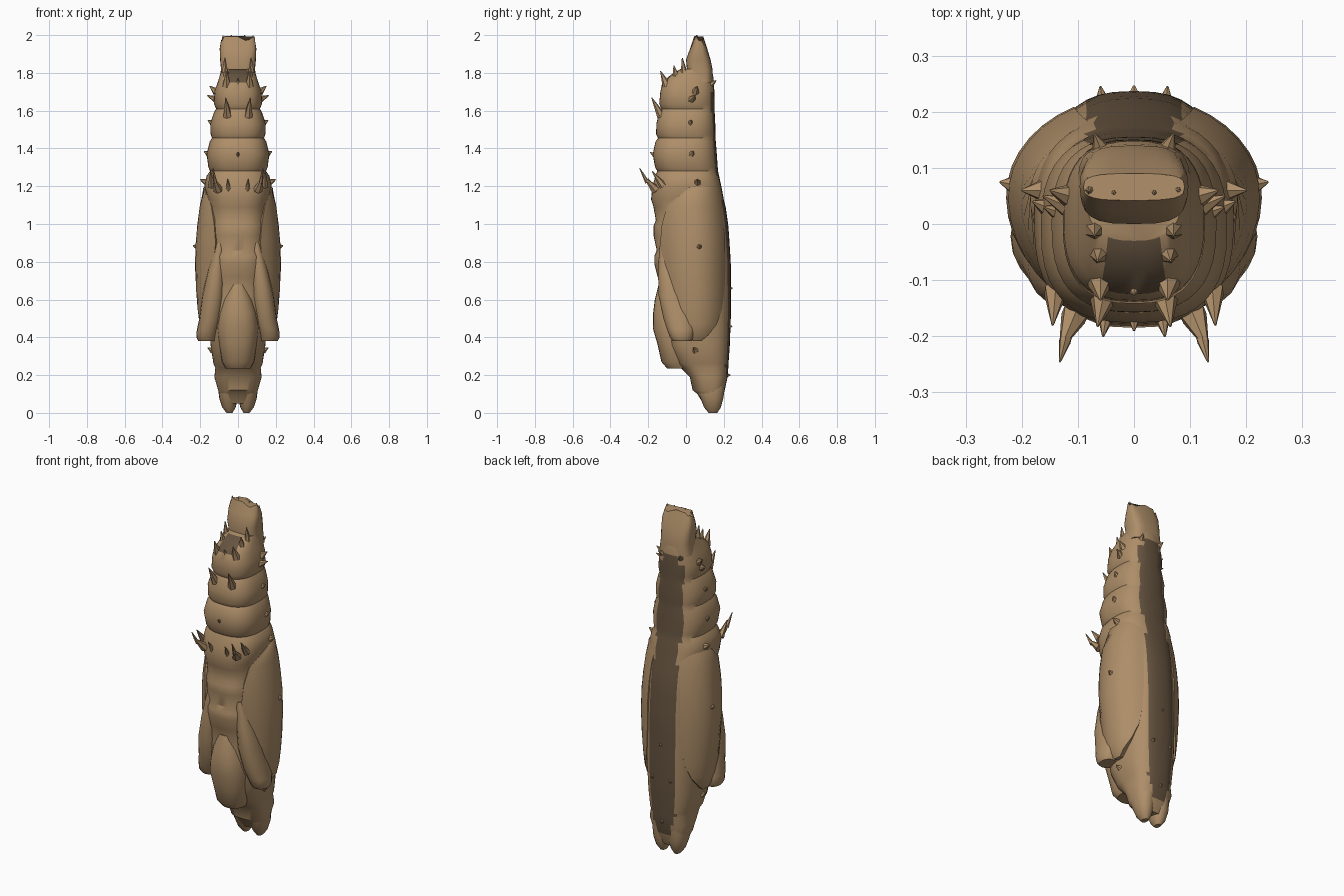
import bpy, bmesh, math, random
from mathutils import Vector, Matrix

random.seed(4)
brown = bpy.data.materials.new("dry_brown")
brown.diffuse_color = (0.42, 0.27, 0.14, 1)
dark = bpy.data.materials.new("dark_brown")
dark.diffuse_color = (0.13, 0.087, 0.05, 1)


def finish(bm, name, angle=35, dark_rule=None):
    """Make the object; faces that meet dark_rule become dark."""
    if dark_rule:
        bm.normal_update()
        for f in bm.faces:
            f.material_index = int(dark_rule(f.calc_center_median(), f.normal))
    me = bpy.data.meshes.new(name)
    bm.to_mesh(me)
    bm.free()
    ob = bpy.data.objects.new(name, me)
    bpy.context.collection.objects.link(ob)
    me.materials.append(brown)
    if dark_rule:
        me.materials.append(dark)
    bpy.ops.object.select_all(action='DESELECT')
    ob.select_set(True)
    bpy.context.view_layer.objects.active = ob
    bpy.ops.object.shade_smooth_by_angle(angle=math.radians(angle))
    return ob


def loft(rings):
    """Closed skin through rings of points."""
    bm = bmesh.new()
    rows = [[bm.verts.new(p) for p in r] for r in rings]
    n = len(rows[0])
    for a, b in zip(rows, rows[1:]):
        for i in range(n):
            bm.faces.new((a[i], a[(i + 1) % n], b[(i + 1) % n], b[i]))
    bm.faces.new(rows[0][::-1])
    bm.faces.new(rows[-1])
    bmesh.ops.recalc_face_normals(bm, faces=bm.faces)
    return bm


def spow(v, e):
    return math.copysign(abs(v) ** e, v)


def section(z, w, yf, yb, n=40, power=2.6, cx=0):
    """Rounded-box ring: half width, front y, back y."""
    c, r = (yf + yb) / 2, (yb - yf) / 2
    e = 2 / power
    return [Vector((cx + w * spow(math.cos(t), e), c + r * spow(math.sin(t), e), z))
            for t in (math.tau * i / n for i in range(n))]


def side_pair(name, rows, n=16):
    """Mirrored lofts from rows of centre x, z, half width, front y, back y."""
    for s, side in ((1, "right"), (-1, "left")):
        finish(loft([section(z, w, yf, yb, n, 2.2, cx * s) for cx, z, w, yf, yb in rows]),
               f"{name}_{side}", 40)


def spikes(name, items):
    """Pointed spines, each base, tip, radius; mirrored in x."""
    bm = bmesh.new()
    for base, tip, r in items:
        for s in ((1, -1) if base[0] else (1,)):
            b = Vector((base[0] * s, base[1], base[2]))
            d = Vector((tip[0] * s, tip[1], tip[2])) - b
            m = Matrix.Translation(b + d / 2) @ d.to_track_quat('Z', 'Y').to_matrix().to_4x4()
            bmesh.ops.create_cone(bm, cap_ends=True, segments=6, radius1=r, radius2=0.002,
                                  depth=d.length, matrix=m)
    finish(bm, name)


# Ringed body, with a dark strip down the back and a dark hollow at the top front
body_rows = [
    (.05, .075, .09, .18), (.10, .10, .06, .20), (.12, .105, .035, .205), (.19, .125, .02, .22),
    (.24, .12, -.03, .224), (.26, .13, -.05, .225), (.36, .145, -.10, .232), (.50, .155, -.13, .237),
    (.62, .155, -.135, .237), (.69, .155, -.14, .237), (.72, .155, -.15, .237), (.79, .155, -.168, .237),
    (.83, .155, -.168, .235), (.86, .155, -.155, .233), (.94, .155, -.172, .228), (.99, .155, -.172, .224),
    (1.02, .155, -.16, .22), (1.09, .155, -.172, .21), (1.13, .16, -.185, .20), (1.20, .178, -.178, .187),
    (1.255, .166, -.162, .175), (1.28, .148, -.152, .17), (1.30, .157, -.164, .168),
    (1.37, .166, -.176, .163), (1.435, .15, -.162, .158), (1.455, .138, -.148, .156),
    (1.475, .145, -.158, .156), (1.53, .147, -.157, .155), (1.59, .128, -.143, .152),
    (1.61, .116, -.13, .151), (1.635, .127, -.142, .151), (1.70, .125, -.136, .15),
    (1.75, .108, -.125, .148), (1.79, .095, -.08, .143), (1.82, .085, -.03, .135)]


def body_dark(c, n):
    half = min(.078, .02 + (c.z - .1) * .4, .02 + (1.78 - c.z) * .5)
    strip = abs(c.x) < half and c.y > .1 and n.y > .4 and .11 < c.z < 1.76
    hollow = c.z > 1.75 and c.y < .02 and abs(c.x) < .05
    return strip or hollow


finish(loft([section(*r) for r in body_rows]), "body", 35, body_dark)

# Flat broken stalk on top with a ragged rim
stalk = [section(*r, n=24, power=3.2) for r in (
    (1.75, .10, .0, .142), (1.82, .09, .005, .140), (1.87, .095, .0, .13),
    (1.93, .097, .022, .112), (1.98, .09, .042, .09))]
for p in stalk[-1]:
    p.z += random.uniform(-.015, .018)
finish(loft(stalk), "stalk")

# Wing cases: z, half width, front depth, back depth, start and end angle
wing_rows = [
    (1.235, .165, .13, .13, 35, 68), (1.19, .185, .18, .14, -12, 66), (1.10, .202, .21, .158, -45, 63),
    (1.00, .215, .22, .17, -54, 62), (.90, .224, .22, .178, -58, 62), (.78, .228, .21, .18, -55, 62),
    (.65, .222, .20, .178, -42, 60), (.55, .214, .19, .175, -30, 54), (.47, .204, .18, .17, -18, 42),
    (.41, .19, .17, .16, -10, 25), (.38, .17, .15, .15, -4, 12)]


def wing_ring(z, rx, rf, rb, a0, a1, s, m=14):
    def arc(k):
        out = []
        for i in range(m):
            a = math.radians(a0 + (a1 - a0) * i / (m - 1))
            r = rb if a > 0 else rf
            out.append(Vector((s * k * rx * math.cos(a), .05 + k * r * math.sin(a), z)))
        return out
    return arc(1) + arc(.72)[::-1]


for s, side in ((1, "right"), (-1, "left")):
    finish(loft([wing_ring(*r, s) for r in wing_rows]), f"wing_case_{side}", 45)

# Head plate bulging at the lower front
finish(loft([section(*r, n=24, power=2.3) for r in (
    (.235, .065, -.10, .05), (.27, .085, -.13, .05), (.36, .10, -.15, .05), (.45, .11, -.176, .05),
    (.53, .10, -.174, .04), (.60, .078, -.165, .0), (.68, .045, -.145, .0))]), "head_plate")

# Leg cases flaring into square shoulders, then end lobes
side_pair("leg_case", [
    (.095, .90, .02, -.14, -.08), (.115, .75, .045, -.148, -.02), (.13, .62, .06, -.145, .02),
    (.145, .50, .06, -.12, .05), (.16, .44, .058, -.10, .05), (.168, .40, .052, -.085, .04),
    (.165, .38, .045, -.07, .03)])
side_pair("end_lobe", [
    (.045, .0, .016, .12, .165), (.048, .03, .036, .095, .185), (.05, .08, .05, .075, .198),
    (.05, .13, .055, .05, .205), (.05, .18, .05, .04, .21)])

# Spines
spikes("front_horns", [
    ((.105, -.16, 1.18), (.132, -.225, 1.25), .026), ((.122, -.205, 1.22), (.132, -.245, 1.295), .012),
    ((.05, -.165, 1.18), (.055, -.20, 1.24), .015), ((.14, -.12, 1.2), (.145, -.18, 1.28), .022)])
spikes("side_spines", [
    ((.115, .05, 1.70), (.15, .06, 1.73), .022), ((.115, .03, 1.66), (.162, .05, 1.68), .022),
    ((.13, .02, 1.53), (.16, .03, 1.55), .02), ((.155, .03, 1.37), (.18, .04, 1.385), .018),
    ((.165, .06, 1.22), (.20, .06, 1.235), .02), ((.215, .07, .88), (.239, .075, .885), .018),
    ((.135, .05, .33), (.16, .04, .345), .018)])
spikes("front_teeth", [
    ((.055, -.13, 1.57), (.065, -.182, 1.67), .024), ((.06, -.10, 1.73), (.06, -.135, 1.81), .025),
    ((.06, -.05, 1.77), (.065, -.065, 1.84), .022), ((.0, -.11, 1.72), (.0, -.125, 1.77), .02),
    ((.07, -.01, 1.80), (.07, -.02, 1.88), .018), ((.0, -.16, 1.36), (.0, -.19, 1.38), .015)])
spikes("back_spines", [
    ((.0, .225, .66), (.0, .247, .66), .015), ((.055, .21, .45), (.06, .245, .46), .018),
    ((.0, .21, .2), (.0, .235, .2), .015), ((.06, .135, 1.74), (.07, .16, 1.76), .016)])
spikes("rim_teeth", [
    ((.075, .06, 1.965), (.08, .06, 1.998), .014), ((.04, .06, 1.965), (.035, .055, 2.0), .014)])
